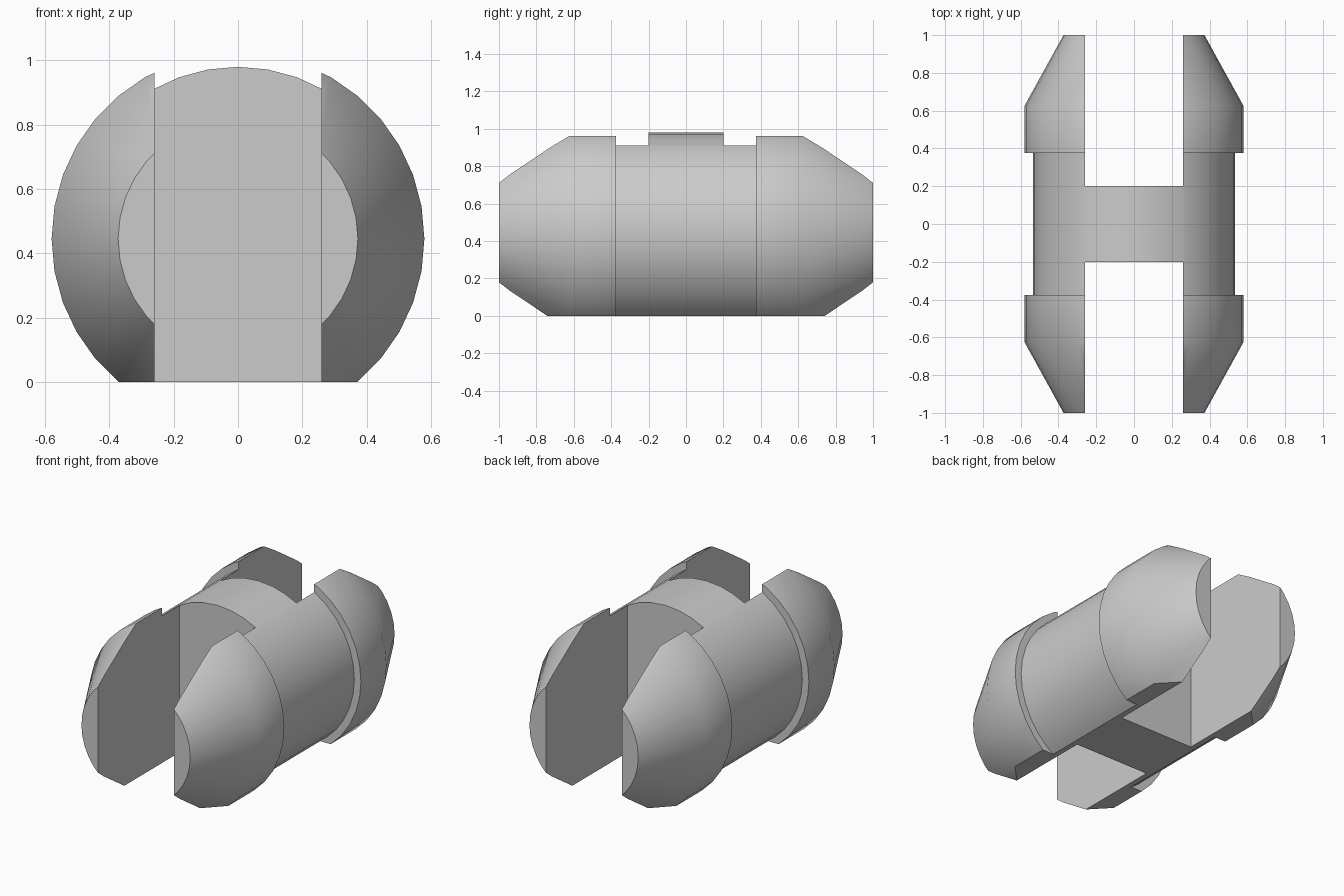
import bpy
import bmesh
import math

cube = bpy.data.objects.get("Cube")
if cube:
    bpy.data.objects.remove(cube, do_unlink=True)

AXIS_Z = 0.445      # height of the long axis
SIDES = 36
SLOT_HALF = 0.26    # half width of the end slots
WEB_HALF = 0.2      # half thickness of the bridge between the slots

grey = bpy.data.materials.new("light_grey")
grey.use_nodes = True
grey.diffuse_color = (0.6, 0.6, 0.6, 1)
grey.node_tree.nodes["Principled BSDF"].inputs["Base Color"].default_value = grey.diffuse_color


def lathe_y(name, profile):
    """Turn (y, radius) points about the long axis and cap both ends."""
    bm = bmesh.new()
    rings = []
    for y, r in profile:
        angles = [math.tau * i / SIDES for i in range(SIDES)]
        rings.append([bm.verts.new((r * math.cos(a), y, AXIS_Z + r * math.sin(a))) for a in angles])
    for a, b in zip(rings, rings[1:]):
        for i in range(SIDES):
            j = (i + 1) % SIDES
            bm.faces.new((a[i], a[j], b[j], b[i]))
    bm.faces.new(rings[0])
    bm.faces.new(rings[-1])
    bmesh.ops.recalc_face_normals(bm, faces=bm.faces)
    mesh = bpy.data.meshes.new(name)
    bm.to_mesh(mesh)
    bm.free()
    obj = bpy.data.objects.new(name, mesh)
    bpy.context.collection.objects.link(obj)
    mesh.materials.append(grey)
    return obj


def cut_box(target, centre, size):
    """Subtract a box from the target and discard the cutter."""
    bpy.ops.mesh.primitive_cube_add(size=1, location=centre)
    cutter = bpy.context.object
    cutter.name = "cutter"
    cutter.hide_render = True
    cutter.scale = size
    bpy.context.view_layer.update()
    mod = target.modifiers.new("cut", "BOOLEAN")
    mod.operation = "DIFFERENCE"
    mod.solver = "EXACT"
    mod.object = cutter
    bpy.context.view_layer.objects.active = target
    bpy.ops.object.modifier_apply(modifier=mod.name)
    bpy.data.objects.remove(cutter, do_unlink=True)


# Turned body: tapered end, collar, recessed waist, then mirrored
half = [(1.0, 0.373), (0.625, 0.58), (0.375, 0.58), (0.375, 0.535)]
profile = [(-y, r) for y, r in half] + half[::-1]
body = lathe_y("slotted_clip_body", profile)

# Flat underside
cut_box(body, (0, 0, -0.5), (3, 3, 1))

# Open slots at the front and back, leaving the central bridge
for side in (-1, 1):
    cut_box(body, (0, side * (WEB_HALF + 0.5), 0.5), (2 * SLOT_HALF, 1, 2))

# Smooth shading with crisp edges
bpy.ops.object.select_all(action="DESELECT")
body.select_set(True)
bpy.context.view_layer.objects.active = body
bpy.ops.object.shade_smooth_by_angle(angle=math.radians(30))
